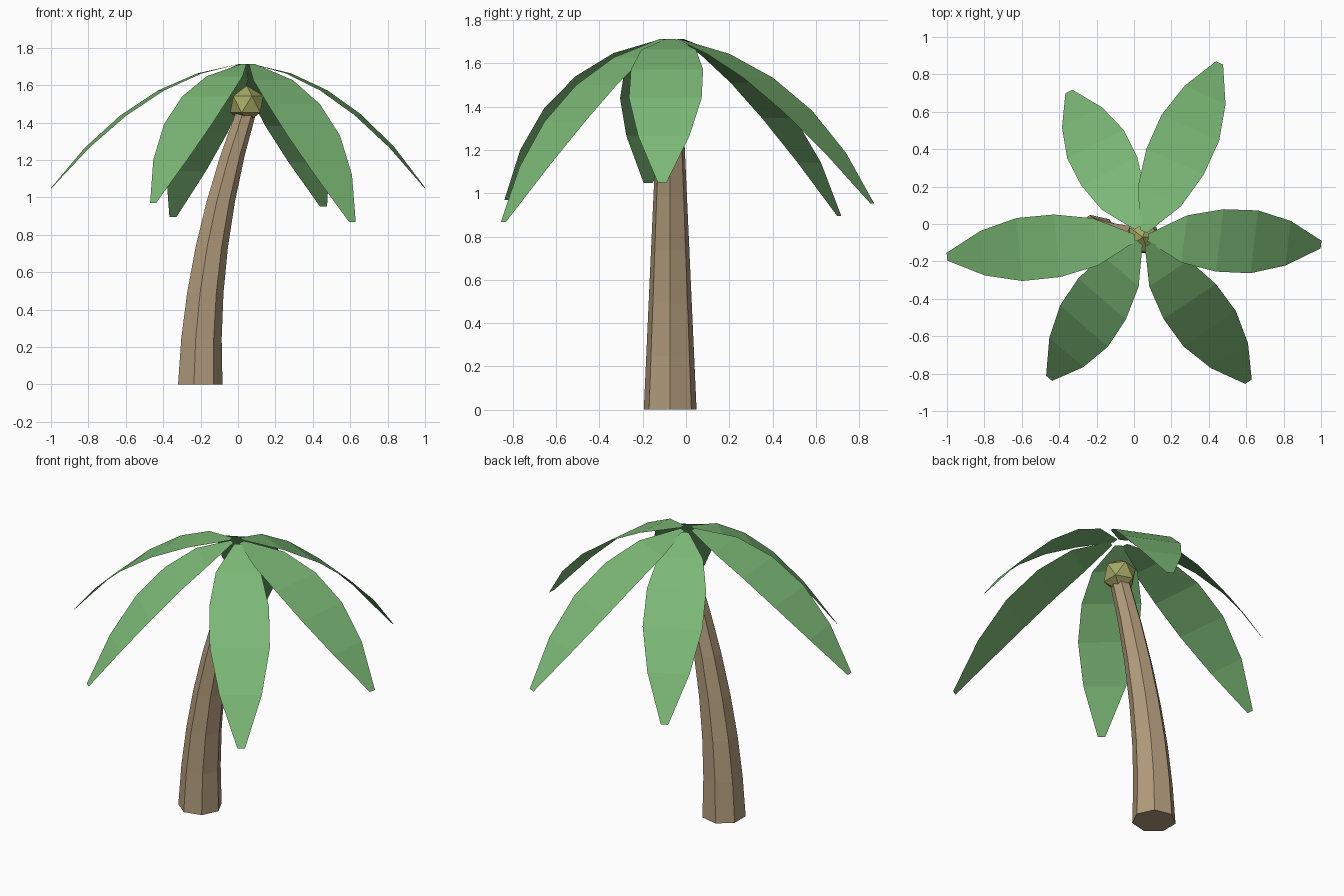
import bpy, bmesh, math
from mathutils import Vector

if "Cube" in bpy.data.objects:
    bpy.data.objects.remove(bpy.data.objects["Cube"])


def material(name, rgb):
    m = bpy.data.materials.new(name)
    m.diffuse_color = (*rgb, 1)
    m.use_nodes = True
    m.node_tree.nodes["Principled BSDF"].inputs["Base Color"].default_value = m.diffuse_color
    return m


def add_object(name, bm, mat):
    mesh = bpy.data.meshes.new(name)
    bm.to_mesh(mesh)
    bm.free()
    mesh.materials.append(mat)
    ob = bpy.data.objects.new(name, mesh)
    bpy.context.collection.objects.link(ob)
    return ob


bark = material("bark", (0.44, 0.33, 0.20))
leaf_green = material("leaf_green", (0.20, 0.48, 0.18))
nut_green = material("nut_green", (0.38, 0.39, 0.13))

# Trunk: tapered seven-sided column, bending towards +x
SIDES, RINGS, HEIGHT = 7, 6, 1.47
bm = bmesh.new()
rings = []
for i in range(RINGS + 1):
    t = i / RINGS
    cx, r = -0.208 + 0.253 * t * t, 0.125 - 0.068 * t
    rings.append([bm.verts.new((cx + r * math.cos(math.tau * k / SIDES),
                                -0.073 + r * math.sin(math.tau * k / SIDES),
                                HEIGHT * t)) for k in range(SIDES)])
for a, b in zip(rings, rings[1:]):
    for k in range(SIDES):
        n = (k + 1) % SIDES
        bm.faces.new((a[k], a[n], b[n], b[k]))
bm.faces.new(rings[0][::-1])
bm.faces.new(rings[-1])
add_object("trunk", bm, bark)

# Nut at the top of the trunk
bm = bmesh.new()
bmesh.ops.create_icosphere(bm, subdivisions=1, radius=0.1)
nut = add_object("nut", bm, nut_green)
nut.location = (0.047, -0.07, 1.498)

# Fronds: flat drooping blades, wide in the middle
HALF_WIDTHS = (0.02, 0.127, 0.168, 0.169, 0.12, 0.021)


def frond(name, root, tip, tip_z, skew=0):
    root, tip = Vector(root), Vector(tip)
    d = (tip - root).normalized()
    ang = math.atan2(d.y, d.x) + math.radians(90 + skew)
    side = Vector((math.cos(ang), math.sin(ang), 0))
    drop = 1.713 - tip_z
    bm = bmesh.new()
    rows = []
    for i, w in enumerate(HALF_WIDTHS):
        t = i / (len(HALF_WIDTHS) - 1)
        p = root.lerp(tip, 1.06 * t - 0.06 * t * t)
        c = Vector((p.x, p.y, 1.713 - (drop - 0.52) * t - 0.52 * t * t))
        rows.append((bm.verts.new(c - side * w), bm.verts.new(c + side * w)))
    for a, b in zip(rows, rows[1:]):
        bm.faces.new((a[0], b[0], b[1], a[1]))
    add_object(name, bm, leaf_green)


frond("frond_left", (0.005, -0.075), (-1.0, -0.175), 1.048)
frond("frond_right", (0.075, -0.072), (1.0, -0.11), 1.05, -4.5)
frond("frond_front_left", (0.03, -0.10), (-0.454, -0.825), 0.97, -7)
frond("frond_front_right", (0.075, -0.11), (0.612, -0.843), 0.868, -2.5)
frond("frond_back_right", (0.052, -0.04), (0.457, 0.861), 0.952)
frond("frond_back_left", (0.02, -0.02), (-0.348, 0.708), 0.895)
